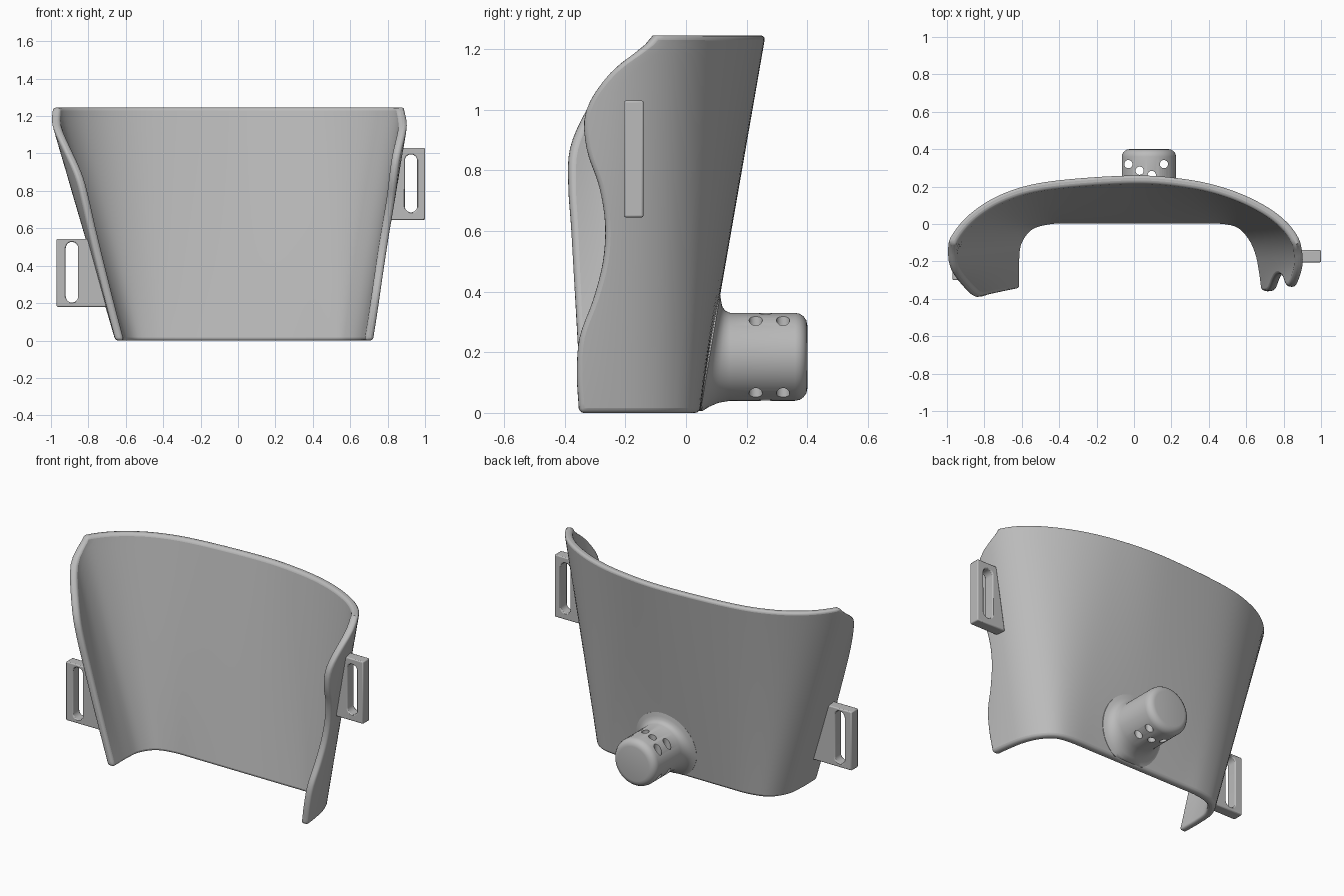
import bpy, bmesh, math
from mathutils import Vector

if "Cube" in bpy.data.objects:
    bpy.data.objects.remove(bpy.data.objects["Cube"])

HEIGHT, WALL = 1.245, 0.045

grey = bpy.data.materials.new("matte grey")
grey.use_nodes = True
colour = (0.5, 0.5, 0.5, 1)
grey.diffuse_color = colour
grey.node_tree.nodes["Principled BSDF"].inputs["Base Color"].default_value = colour


def finish(name, bm, bevel=0.0, segments=2):
    bmesh.ops.recalc_face_normals(bm, faces=bm.faces)
    mesh = bpy.data.meshes.new(name)
    bm.to_mesh(mesh)
    bm.free()
    ob = bpy.data.objects.new(name, mesh)
    bpy.context.collection.objects.link(ob)
    mesh.materials.append(grey)
    if bevel:
        mod = ob.modifiers.new("rounded edges", "BEVEL")
        mod.width, mod.segments = bevel, segments
        mod.limit_method, mod.angle_limit = "ANGLE", math.radians(50)
    return ob


def smooth(ob, degrees=40):
    bpy.ops.object.select_all(action="DESELECT")
    ob.select_set(True)
    bpy.context.view_layer.objects.active = ob
    bpy.ops.object.shade_smooth_by_angle(angle=math.radians(degrees))


def spline(points, u):
    """Smooth curve through evenly spaced control values, u from 0 to 1."""
    last = len(points) - 1
    i = min(int(u * last), last - 1)
    t = u * last - i
    a, b, c, d = (points[max(0, min(last, i + k))] for k in (-1, 0, 1, 2))
    return b + (c - a) * (t / 2) + (a * 2 - b * 5 + c * 4 - d) * (t * t / 2) \
        + (b * 3 - a - c * 3 + d) * (t ** 3 / 2)


# Curved shell: bottom and top outlines, and the depth of each front edge by height
bottom = [Vector(p) for p in (
    (-.655, -.42), (-.655, -.3), (-.655, -.2), (-.64, -.09), (-.57, .005), (-.45, .042),
    (-.3, .045), (0, .045), (.3, .045), (.48, .043), (.58, .015), (.65, -.06),
    (.69, -.15), (.71, -.25), (.722, -.34), (.73, -.42))]
top = [Vector(p) for p in (
    (-.935, -.42), (-1.0, -.3), (-1.02, -.2), (-.99, -.08), (-.88, .055), (-.7, .165),
    (-.45, .23), (0, .262), (.3, .238), (.52, .183), (.7, .1), (.82, .01),
    (.89, -.09), (.92, -.2), (.91, -.3), (.875, -.42))]
left_edge = [-.35, -.358, -.35, -.305, -.272, -.265, -.287, -.33, -.332, -.25, -.095]
right_edge = [-.345, -.352, -.36, -.368, -.376, -.384, -.393, -.388, -.335, -.25, -.09]


def trim(line, y):
    """Drop the start of a polyline that lies in front of depth y."""
    for i in range(len(line) - 1):
        a, b = line[i], line[i + 1]
        if b.y > y:
            return [a.lerp(b, max(0, (y - a.y) / (b.y - a.y)))] + line[i + 1:]


def resample(line, count):
    lengths = [0]
    for a, b in zip(line, line[1:]):
        lengths.append(lengths[-1] + (b - a).length)
    out, j = [], 0
    for i in range(count):
        s = lengths[-1] * i / (count - 1)
        while j < len(line) - 2 and lengths[j + 1] < s:
            j += 1
        out.append(line[j].lerp(line[j + 1], (s - lengths[j]) / (lengths[j + 1] - lengths[j])))
    return out


ROWS, COLS = 40, 64
bm = bmesh.new()
outer, inner = [], []
for r in range(ROWS + 1):
    t = r / ROWS
    controls = [a.lerp(b, t) for a, b in zip(bottom, top)]
    line = [spline(controls, i / 240) for i in range(241)]
    line = trim(line, spline(right_edge, t))
    line = trim(line[::-1], spline(left_edge, t))[::-1]
    line = resample(line, COLS)
    outer.append([bm.verts.new((p.x, p.y, t * HEIGHT)) for p in line])
    row = []
    for i, p in enumerate(line):
        d = (line[min(i + 1, COLS - 1)] - line[max(i - 1, 0)]).normalized() * WALL
        row.append(bm.verts.new((p.x + d.y, p.y - d.x, t * HEIGHT)))
    inner.append(row)


def strip(a, b):
    for i in range(len(a) - 1):
        bm.faces.new((a[i], a[i + 1], b[i + 1], b[i]))


for grid in (outer, inner):
    for low, high in zip(grid, grid[1:]):
        strip(low, high)
for r in (0, ROWS):
    strip(outer[r], inner[r])
for c in (0, COLS - 1):
    strip([row[c] for row in outer], [row[c] for row in inner])
smooth(finish("curved_shell", bm, 0.016, 3))


# Strap lugs: tapered plates with a rounded slot
def strap_lug(name, side, y, z0, z1, foot, head, tip, slot_x, slot_low, slot_high):
    bm = bmesh.new()
    corners = [bm.verts.new((side * x, y, z)) for x, z in
               ((tip, z1), (head, z1), (foot, z0), (tip, z0))]
    radius, steps = 0.033, 6
    arcs = []
    for q in range(4):
        zc = slot_high - radius if q < 2 else slot_low + radius
        arcs.append([])
        for k in range(steps + 1):
            if k == 0 and q % 2:
                arcs[q].append(arcs[q - 1][-1])
                continue
            a = (q + k / steps) * math.pi / 2
            arcs[q].append(bm.verts.new((side * (slot_x + radius * math.cos(a)), y,
                                         zc + radius * math.sin(a))))
    for q in range(4):
        n = (q + 1) % 4
        for a, b in zip(arcs[q], arcs[q][1:]):
            bm.faces.new((corners[q], a, b))
        ring = [corners[q], arcs[q][-1], arcs[n][0], corners[n]]
        bm.faces.new(list(dict.fromkeys(ring)))
    extruded = bmesh.ops.extrude_face_region(bm, geom=bm.faces[:])
    moved = [v for v in extruded["geom"] if isinstance(v, bmesh.types.BMVert)]
    bmesh.ops.translate(bm, verts=moved, vec=(0, 0.065, 0))
    smooth(finish(name, bm, 0.006))


strap_lug("left_strap_lug", 1, -.205, .645, 1.03, .805, .865, 1.0, .925, .685, .995)
strap_lug("right_strap_lug", -1, -.3, .18, .543, .69, .79, .97, .888, .203, .527)

# Rear knob: turned profile whose flared foot follows the sloping wall
CX, CZ, SEG = 0.08, 0.185, 64
profile = [(.205, .06), (.205, .078), (.183, .085), (.165, .098), (.152, .118), (.145, .145),
           (.145, .36), (.142, .375), (.133, .388), (.12, .397), (.105, .4)]
bm = bmesh.new()
rings = []
for radius, y in profile:
    lean = 0.17 * max(0, min(1, (.145 - y) / .06))
    ring = []
    for i in range(SEG):
        a = math.tau * i / SEG
        z = radius * math.sin(a)
        ring.append(bm.verts.new((CX + radius * math.cos(a), y + lean * z, max(.006, CZ + z))))
    rings.append(ring)
for a, b in zip(rings, rings[1:]):
    strip(a + a[:1], b + b[:1])
bm.faces.new(rings[0])
bm.faces.new(rings[-1])
knob = finish("rear_knob", bm)

# Vertical holes drilled through the knob
bm = bmesh.new()
for x, y in ((-.03, .32), (-.03, .23), (.03, .285), (.095, .262), (.16, .32), (.16, .23)):
    drill = bmesh.ops.create_cone(bm, cap_ends=True, segments=24, radius1=.022,
                                  radius2=.022, depth=.6)
    bmesh.ops.translate(bm, verts=drill["verts"], vec=(x, y, CZ))
drills = finish("hole_cutter", bm)
drills.hide_render = True
cut = knob.modifiers.new("holes", "BOOLEAN")
cut.object, cut.solver = drills, "EXACT"
bpy.context.view_layer.objects.active = knob
bpy.ops.object.modifier_apply(modifier=cut.name)
bpy.data.objects.remove(drills)
smooth(knob)
